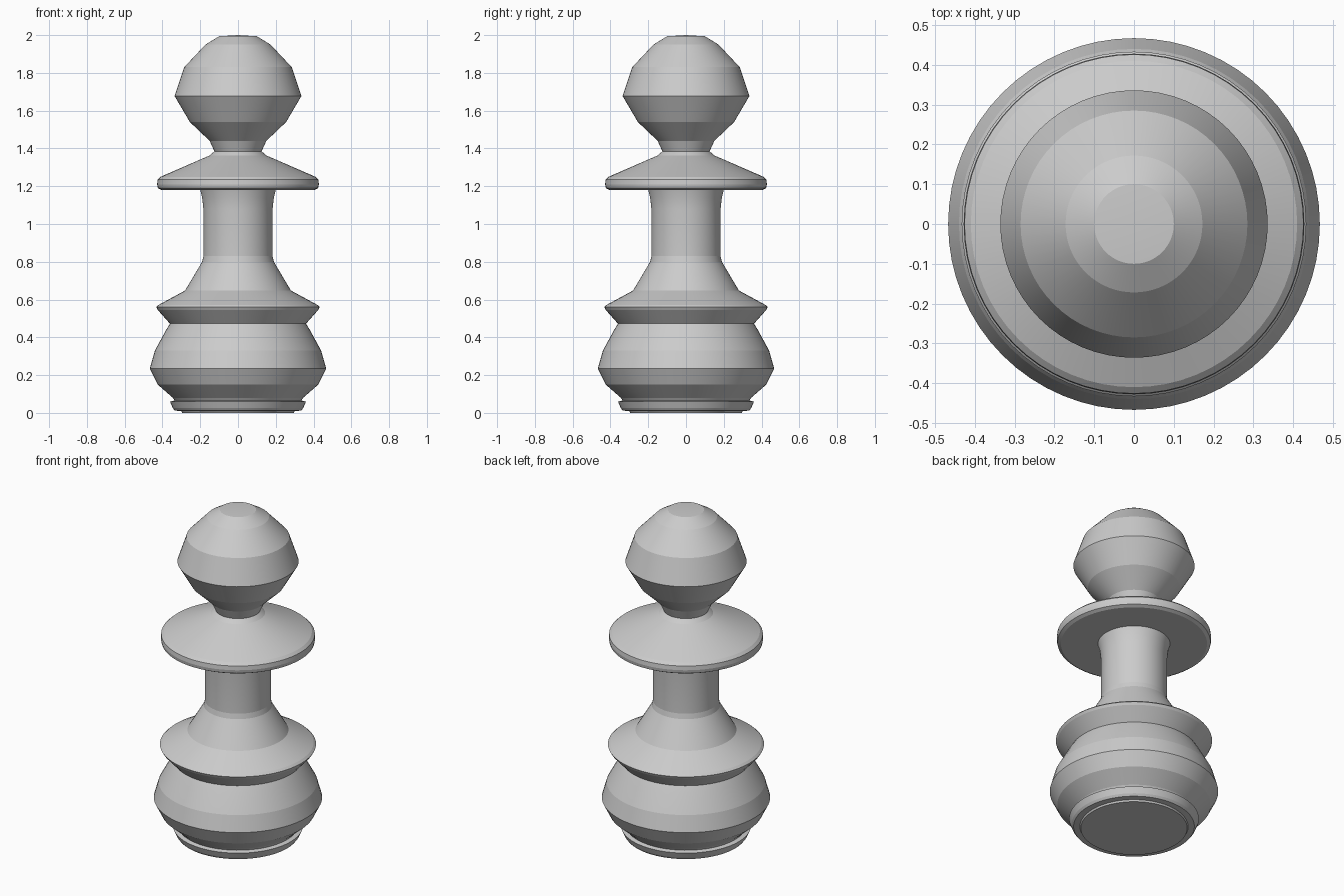
import bpy, bmesh, math

if "Cube" in bpy.data.objects:
    bpy.data.objects.remove(bpy.data.objects["Cube"])

SEGMENTS = 64

grey = bpy.data.materials.new("light_grey")
grey.diffuse_color = (0.6, 0.6, 0.6, 1)
grey.use_nodes = True
grey.node_tree.nodes["Principled BSDF"].inputs["Base Color"].default_value = grey.diffuse_color

# Lathe profile (radius, height), bottom to top
profile = [
    (0.295, 0.0), (0.30, 0.01), (0.335, 0.012), (0.345, 0.025), (0.36, 0.06),  # foot
    (0.335, 0.066), (0.345, 0.08), (0.425, 0.15), (0.467, 0.235),              # base bulge
    (0.44, 0.33), (0.38, 0.44), (0.36, 0.472),
    (0.425, 0.545), (0.433, 0.56), (0.42, 0.572),                              # lower collar
    (0.28, 0.648), (0.255, 0.69), (0.19, 0.80),                                # flare
    (0.183, 0.83), (0.183, 1.08), (0.19, 1.14), (0.20, 1.18),                  # stem
    (0.405, 1.18), (0.424, 1.19), (0.428, 1.21), (0.426, 1.235), (0.41, 1.25), # disc
    (0.15, 1.363), (0.125, 1.385),                                             # neck
    (0.15, 1.44), (0.255, 1.54), (0.336, 1.678),                               # head
    (0.285, 1.83), (0.172, 1.95), (0.10, 1.994),
]

bm = bmesh.new()
rings = []
for r, z in profile:
    rings.append([bm.verts.new((r * math.cos(2 * math.pi * i / SEGMENTS),
                                r * math.sin(2 * math.pi * i / SEGMENTS), z))
                  for i in range(SEGMENTS)])
for a, b in zip(rings, rings[1:]):
    for i in range(SEGMENTS):
        j = (i + 1) % SEGMENTS
        bm.faces.new((a[i], a[j], b[j], b[i]))

# Flat underside and slightly domed crown
bm.faces.new(rings[0][::-1])
tip = bm.verts.new((0, 0, 2.0))
for i in range(SEGMENTS):
    bm.faces.new((rings[-1][i], rings[-1][(i + 1) % SEGMENTS], tip))
bm.normal_update()

mesh = bpy.data.meshes.new("pawn")
bm.to_mesh(mesh)
bm.free()
mesh.materials.append(grey)
pawn = bpy.data.objects.new("pawn", mesh)
bpy.context.collection.objects.link(pawn)

# Round around the axis, crisp between the turned bands
bpy.context.view_layer.objects.active = pawn
pawn.select_set(True)
bpy.ops.object.shade_smooth_by_angle(angle=math.radians(12))
